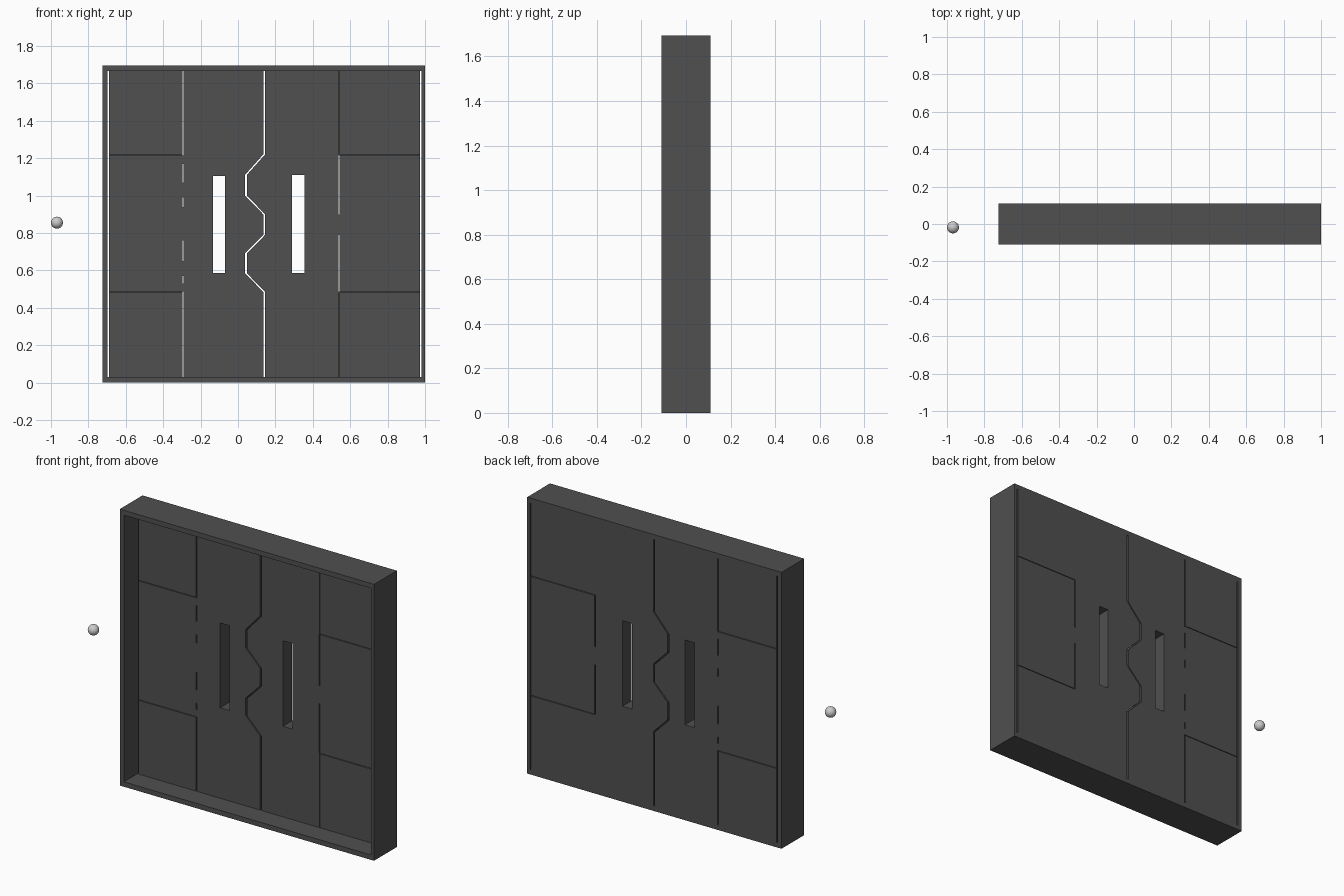
import bpy, bmesh

if "Cube" in bpy.data.objects:
    bpy.data.objects.remove(bpy.data.objects["Cube"])

def material(name, v):
    m = bpy.data.materials.new(name)
    m.diffuse_color = (v, v, v, 1)
    m.use_nodes = True
    m.node_tree.nodes["Principled BSDF"].inputs["Base Color"].default_value = m.diffuse_color
    return m

DARK = material("dark grey metal", 0.08)
LIGHT = material("light grey", 0.6)

def add(name, bm, mat):
    bmesh.ops.recalc_face_normals(bm, faces=bm.faces)
    me = bpy.data.meshes.new(name)
    bm.to_mesh(me)
    bm.free()
    me.materials.append(mat)
    ob = bpy.data.objects.new(name, me)
    bpy.context.scene.collection.objects.link(ob)
    return ob

def prism(name, pts, y0, y1, mat=DARK):
    """Extrude an (x, z) outline from y0 to y1."""
    bm = bmesh.new()
    face = bm.faces.new([bm.verts.new((x, y0, z)) for x, z in pts])
    ext = bmesh.ops.extrude_face_region(bm, geom=[face])["geom"]
    moved = [g for g in ext if isinstance(g, bmesh.types.BMVert)]
    bmesh.ops.translate(bm, verts=moved, vec=(0, y1 - y0, 0))
    return add(name, bm, mat)

def box(name, x0, x1, z0, z1, y0=-0.11, y1=0.11):
    return prism(name, [(x0, z0), (x1, z0), (x1, z1), (x0, z1)], y0, y1)

def cut(door, x0, x1, z0, z1, y0=-0.05, y1=0.2):
    c = box("cutter", x0, x1, z0, z1, y0, y1)
    c.hide_render = True
    c.hide_viewport = True
    m = door.modifiers.new("cut", "BOOLEAN")
    m.operation = "DIFFERENCE"
    m.solver = "EXACT"
    m.object = c

# Outer frame
H, T = 1.695, 0.03
box("frame_bottom", -0.725, 1.0, 0, T)
box("frame_top", -0.725, 1.0, H - T, H)
box("frame_left", -0.725, -0.697, T, H - T)
box("frame_right", 0.98, 1.0, T, H - T)

# Interlocking doors share one zigzag edge with a narrow gap
Y0, Y1 = 0.02, 0.11
B, C = T, H - T
edge = [(0.14, B), (0.14, 0.485), (0.042, 0.585), (0.042, 0.69), (0.14, 0.79),
        (0.14, 0.90), (0.042, 1.0), (0.042, 1.11), (0.14, 1.22), (0.14, C)]
G = 0.005
left = prism("left_door", [(-0.69, B)] + [(x - G, z) for x, z in edge] + [(-0.69, C)], Y0, Y1)
right = prism("right_door", [(0.973, B), (0.973, C)] + [(x + G, z) for x, z in reversed(edge)], Y0, Y1)

# Handle slots
cut(left, -0.135, -0.07, 0.585, 1.105)
cut(right, 0.29, 0.355, 0.585, 1.11)

# Panel seams cut through the doors
W = 0.003
for z0, z1 in [(0, 0.487), (0.53, 0.57), (0.65, 0.76), (0.94, 0.99), (1.07, 1.17), (1.215, 1.8)]:
    cut(left, -0.295 - W, -0.295 + W, z0, z1)
for z0, z1 in [(0.487, 0.79), (0.90, 1.215)]:
    cut(right, 0.54 - W, 0.54 + W, z0, z1)

# Shallow seams on the front and back faces
for y0, y1 in [(0, 0.03), (0.10, 0.13)]:
    for z in (0.485, 1.217):
        cut(left, -0.75, -0.297, z - 0.002, z + 0.002, y0, y1)
        cut(right, 0.539, 1.05, z - 0.002, z + 0.002, y0, y1)
for z0, z1 in [(0, 0.484), (1.218, 1.8)]:
    cut(right, 0.54 - 0.002, 0.54 + 0.002, z0, z1, 0, 0.03)

# Small ball beside the frame
bm = bmesh.new()
bmesh.ops.create_uvsphere(bm, u_segments=32, v_segments=16, radius=0.032)
for f in bm.faces:
    f.smooth = True
ball = add("ball", bm, LIGHT)
ball.location = (-0.968, -0.018, 0.855)
